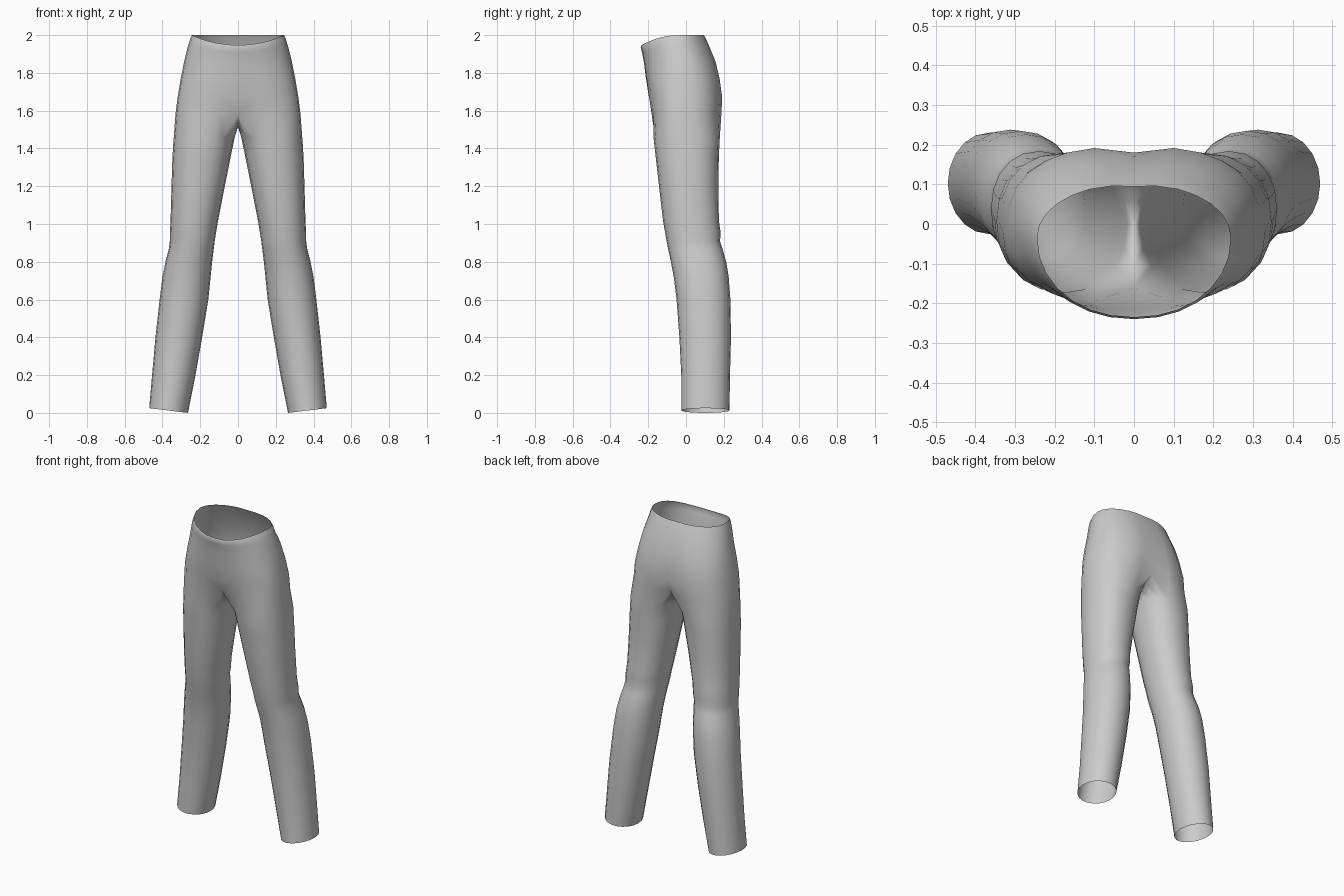
import bpy, bmesh
from math import sin, cos, pi, radians

if "Cube" in bpy.data.objects:
    bpy.data.objects.remove(bpy.data.objects["Cube"], do_unlink=True)

SIDES = 20        # points round one leg
OPEN = 15         # points of a leg ring that carry on up into the hips

# Leg sections: height, inner x, outer x, front y, back y
LEG = [
    (0.0, 0.265, 0.47, -0.025, 0.23),
    (0.2, 0.225, 0.455, -0.025, 0.233),
    (0.4, 0.19, 0.437, -0.035, 0.238),
    (0.6, 0.157, 0.415, -0.05, 0.235),
    (0.72, 0.145, 0.4, -0.065, 0.226),
    (0.8, 0.137, 0.384, -0.08, 0.213),
    (0.87, 0.128, 0.366, -0.095, 0.193),
    (0.91, 0.123, 0.361, -0.103, 0.18),
    (0.95, 0.117, 0.361, -0.11, 0.184),
    (1.02, 0.105, 0.357, -0.122, 0.174),
    (1.2, 0.07, 0.352, -0.143, 0.171),
    (1.36, 0.038, 0.347, -0.161, 0.174),
    (1.46, 0.017, 0.34, -0.172, 0.179),
]

# Hip sections: height, half width, front y, back y, squareness,
# inward dip of the front and back centre, lowering of the front
HIPS = [
    (1.58, 0.331, -0.186, 0.193, 2.6, 0.025, 0.035, 0.0),
    (1.67, 0.32, -0.199, 0.197, 2.6, 0.003, 0.017, 0.0),
    (1.77, 0.303, -0.212, 0.184, 2.4, 0.0, 0.013, 0.0),
    (1.86, 0.285, -0.222, 0.163, 2.2, 0.0, 0.01, 0.01),
    (1.94, 0.265, -0.233, 0.13, 2.1, 0.0, 0.008, 0.03),
    (1.98, 0.253, -0.24, 0.112, 2.1, 0.0, 0.007, 0.045),
    (2.0, 0.244, -0.235, 0.101, 2.1, 0.0, 0.006, 0.053),
]


def power(v, n):
    """Signed power that squares off an ellipse."""
    return (1 if v >= 0 else -1) * abs(v) ** (2 / n)


def leg_ring(bm, z, x0, x1, y0, y1):
    cx, cy, rx, ry = (x0 + x1) / 2, (y0 + y1) / 2, (x1 - x0) / 2, (y1 - y0) / 2
    n = 2.0 + 0.25 * z / 1.46
    ring = []
    for j in range(SIDES):
        a = radians(-126) + 2 * pi * j / SIDES
        tilt = 0.0125 * (1 + cos(a)) if z == 0 else 0
        ring.append(bm.verts.new((cx + rx * power(cos(a), n),
                                  cy + ry * power(sin(a), n), z + tilt)))
    return ring


def hip_ring(bm, z, w, y0, y1, n, front_dip, back_dip, drop):
    cy = -0.02 if z < 1.9 else -0.035
    ring = []
    for j in range(OPEN):
        a = -pi / 2 + pi * j / (OPEN - 1)
        x = 0 if j in (0, OPEN - 1) else w * power(cos(a), n)
        depth = cy - y0 if a < 0 else y1 - cy
        y = cy + depth * power(sin(a), n)
        near = max(0, 1 - x / 0.12) ** 1.5
        y += near * (front_dip if a < 0 else -back_dip)
        ring.append(bm.verts.new((x, y, z - drop * max(0, -sin(a)) ** 2)))
    return ring


def bridge(bm, low, high, closed):
    count = len(low) if closed else OPEN - 1
    for j in range(count):
        k = (j + 1) % len(low)
        bm.faces.new((low[j], low[k], high[k], high[j]))


bm = bmesh.new()
legs = [leg_ring(bm, *row) for row in LEG]
hips = [hip_ring(bm, *row) for row in HIPS]

# Crotch seam runs from back to front on the centre plane
seam = []
inner = SIDES - OPEN
for i in range(inner):
    t = (i + 1) / (inner + 1)
    y = hips[0][-1].co.y * (1 - t) + hips[0][0].co.y * t
    seam.append(bm.verts.new((0, y, 1.58 - 0.065 * sin(pi * t))))

for low, high in zip(legs, legs[1:]):
    bridge(bm, low, high, True)
bridge(bm, legs[-1], hips[0] + seam, True)
for low, high in zip(hips, hips[1:]):
    bridge(bm, low, high, False)

mesh = bpy.data.meshes.new("trousers")
bm.to_mesh(mesh)
bm.free()

# Single cloth colour
cloth = bpy.data.materials.new("grey_cloth")
cloth.use_nodes = True
cloth.diffuse_color = (0.6, 0.6, 0.6, 1)
cloth.node_tree.nodes["Principled BSDF"].inputs["Base Color"].default_value = (0.6, 0.6, 0.6, 1)
mesh.materials.append(cloth)

trousers = bpy.data.objects.new("trousers", mesh)
bpy.context.collection.objects.link(trousers)
mirror = trousers.modifiers.new("mirror", "MIRROR")
mirror.use_clip = True
mirror.merge_threshold = 0.001
for poly in mesh.polygons:
    poly.use_smooth = True
